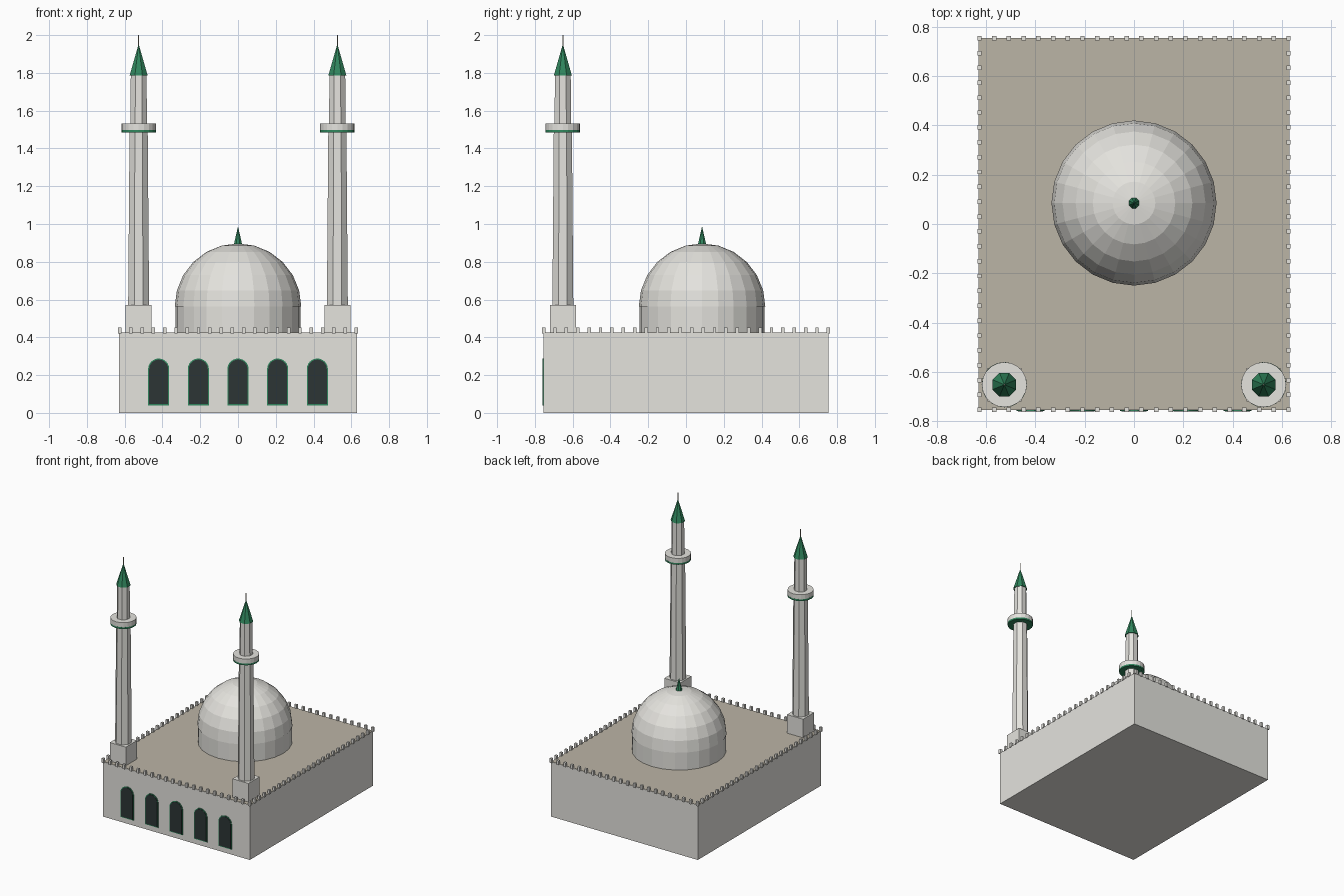
import bpy, bmesh, math

if "Cube" in bpy.data.objects:
    bpy.data.objects.remove(bpy.data.objects["Cube"])


def material(name, r, g, b):
    m = bpy.data.materials.new(name)
    m.diffuse_color = (r, g, b, 1)
    m.use_nodes = True
    m.node_tree.nodes["Principled BSDF"].inputs["Base Color"].default_value = m.diffuse_color
    return m


STONE = material("stone", 0.78, 0.77, 0.73)
TAN = material("roof_tan", 0.50, 0.46, 0.38)
GREEN = material("green", 0.03, 0.24, 0.11)
DARK = material("dark_glass", 0.025, 0.035, 0.035)


def make(name, bm, mat):
    bmesh.ops.recalc_face_normals(bm, faces=bm.faces)
    me = bpy.data.meshes.new(name)
    bm.to_mesh(me)
    bm.free()
    me.materials.append(mat)
    ob = bpy.data.objects.new(name, me)
    bpy.context.collection.objects.link(ob)
    return ob


def add_box(bm, x, y, z0, z1, sx, sy):
    vs = bmesh.ops.create_cube(bm, size=1)["verts"]
    for v in vs:
        v.co = (x + v.co.x * sx, y + v.co.y * sy, (z0 + z1) / 2 + v.co.z * (z1 - z0))


def box(name, mat, *dims):
    bm = bmesh.new()
    add_box(bm, *dims)
    return make(name, bm, mat)


def lathe(name, mat, x, y, profile, sides, turn=0.0):
    """Faceted solid of revolution from (radius, z) points, bottom to top."""
    bm = bmesh.new()
    rings = []
    for r, z in profile:
        if r == 0:
            rings.append([bm.verts.new((x, y, z))] * sides)
        else:
            rings.append([bm.verts.new((x + r * math.cos(turn + math.tau * i / sides),
                                        y + r * math.sin(turn + math.tau * i / sides), z))
                          for i in range(sides)])
    for a, b in zip(rings, rings[1:]):
        for i in range(sides):
            j = (i + 1) % sides
            bm.faces.new(list(dict.fromkeys((a[i], a[j], b[j], b[i]))))
    for ring, (r, z) in ((rings[0], profile[0]), (rings[-1], profile[-1])):
        if r:
            bm.faces.new(ring)
    return make(name, bm, mat)


def arch_panel(name, mat, x, hw, z0, spring, y0, y1):
    """Round-headed panel extruded from y0 to y1."""
    pts = [(x - hw, z0), (x + hw, z0)]
    pts += [(x + hw * math.cos(math.pi * i / 12), spring + hw * math.sin(math.pi * i / 12))
            for i in range(13)]
    bm = bmesh.new()
    face = bm.faces.new([bm.verts.new((px, y0, pz)) for px, pz in pts])
    out = bmesh.ops.extrude_face_region(bm, geom=[face])["geom"]
    for v in out:
        if isinstance(v, bmesh.types.BMVert):
            v.co.y = y1
    return make(name, bm, mat)


# Prayer hall block and roof
W, D, H = 0.63, 0.755, 0.424
box("hall_walls", STONE, 0, 0, 0, H, 2 * W, 2 * D)
box("roof", TAN, 0, 0, H - 0.01, H + 0.002, 2 * W - 0.004, 2 * D - 0.004)

# Crenellations along all four edges
bm = bmesh.new()
NX, NY, S = 22, 26, 0.018
ex, ey = W - 0.003, D - 0.001
for i in range(NX):
    for side in (-1, 1):
        add_box(bm, -ex + 2 * ex * i / (NX - 1), side * ey, H - 0.005, 0.453, S, S)
for i in range(1, NY - 1):
    for side in (-1, 1):
        add_box(bm, side * ex, -ey + 2 * ey * i / (NY - 1), H - 0.005, 0.453, S, S)
make("merlons", bm, STONE)

# Arched windows on the front
for i in range(5):
    x = (i - 2) * 0.21
    arch_panel(f"window_frame_{i}", GREEN, x, 0.056, 0.04, 0.232, -D + 0.01, -D - 0.004)
    arch_panel(f"window_pane_{i}", DARK, x, 0.050, 0.046, 0.232, -D + 0.01, -D - 0.006)

# Drum, dome and its finial
DY, R, CZ = 0.085, 0.335, 0.562
lathe("dome_drum", STONE, 0, DY, [(0.331, H - 0.01), (0.331, CZ)], 24)
dome = [(R * math.cos(math.radians(a)), CZ + R * math.sin(math.radians(a)))
        for a in range(0, 90, 15)] + [(0, CZ + R)]
lathe("dome", STONE, 0, DY, dome, 24)
lathe("dome_finial", GREEN, 0, DY, [(0.024, 0.89), (0, 0.988)], 8, math.pi / 8)

# Two minarets, mirrored across x
T = math.pi / 8
for tag, x in (("left", -0.526), ("right", 0.526)):
    y = -0.652
    box(f"minaret_base_{tag}", STONE, x, y, H - 0.01, 0.57, 0.137, 0.137)
    lathe(f"minaret_shaft_{tag}", STONE, x, y, [(0.060, 0.565), (0.052, 1.49)], 8, T)
    lathe(f"balcony_trim_{tag}", GREEN, x, y, [(0.092, 1.484), (0.092, 1.497)], 20)
    lathe(f"balcony_{tag}", STONE, x, y, [(0.0915, 1.495), (0.0915, 1.533)], 20)
    lathe(f"minaret_top_{tag}", STONE, x, y, [(0.048, 1.53), (0.045, 1.79)], 8, T)
    lathe(f"minaret_cap_{tag}", GREEN, x, y, [(0.052, 1.785), (0, 1.953)], 8, T)
    lathe(f"minaret_spike_{tag}", TAN, x, y, [(0.003, 1.93), (0.003, 2.0)], 6)
